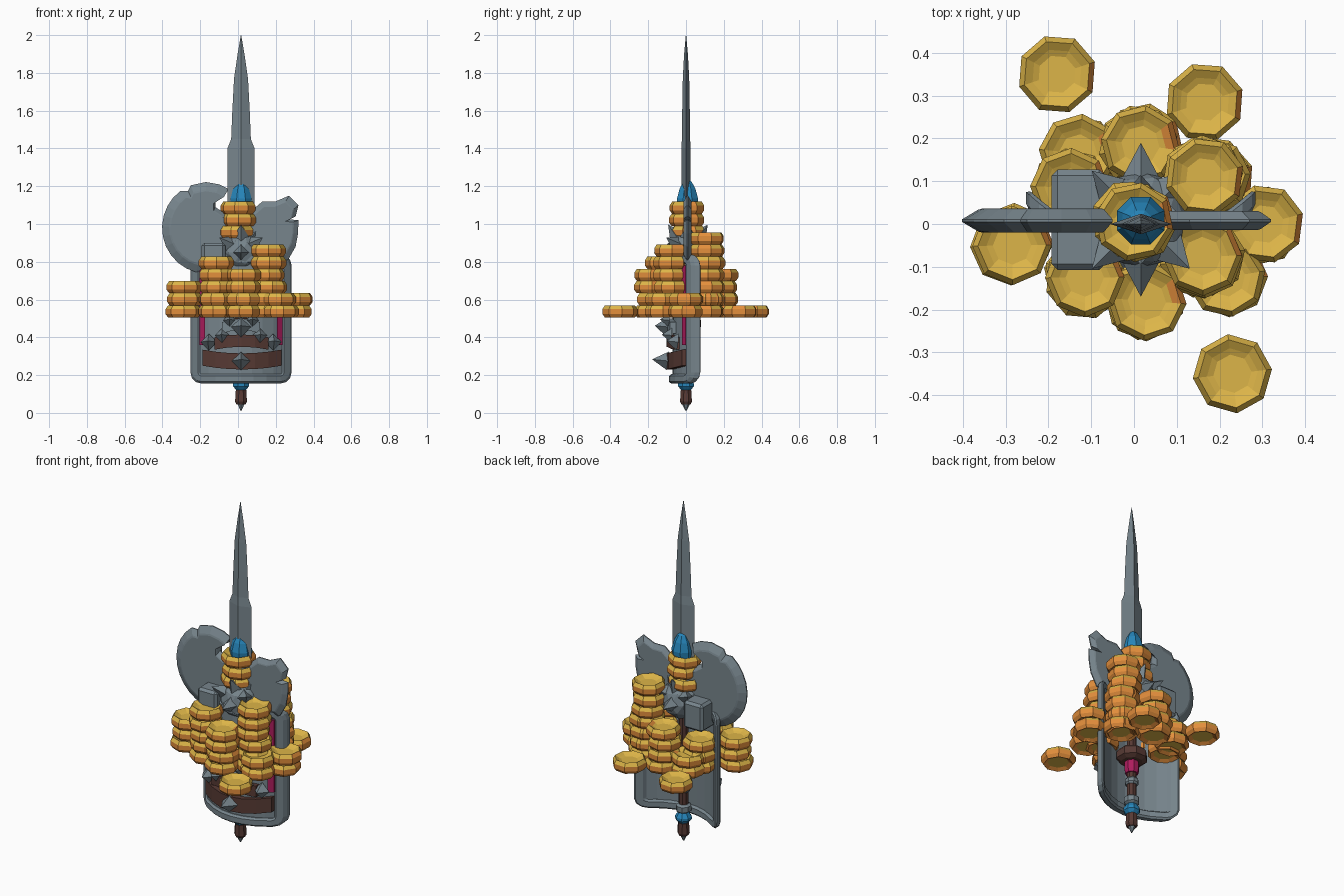
import bpy, bmesh, math, random
from mathutils import Vector, Matrix

if "Cube" in bpy.data.objects:
    bpy.data.objects.remove(bpy.data.objects["Cube"])

random.seed(4)
CX = 0.016  # shared vertical axis of all the weapons


def mat(name, r, g, b):
    m = bpy.data.materials.new(name)
    m.diffuse_color = (r, g, b, 1)
    m.use_nodes = True
    m.node_tree.nodes["Principled BSDF"].inputs["Base Color"].default_value = m.diffuse_color
    return m


STEEL = mat("steel grey", .185, .235, .265)
ORANGE = mat("coin orange", .76, .27, .045)
YELLOW = mat("coin yellow", .72, .46, .065)
BROWN = mat("dark brown", .095, .042, .034)
BLUE = mat("gem blue", .02, .24, .50)
PINK = mat("crimson", .42, .012, .11)


def finish(name, bm, *mats):
    bmesh.ops.recalc_face_normals(bm, faces=bm.faces)
    me = bpy.data.meshes.new(name)
    bm.to_mesh(me)
    bm.free()
    for m in mats:
        me.materials.append(m)
    ob = bpy.data.objects.new(name, me)
    bpy.context.collection.objects.link(ob)
    return ob


def skin(bm, rings, cap=True, loop=False):
    """Join rings of points with quads."""
    vs = [[bm.verts.new(p) for p in r] for r in rings]
    n = len(vs[0])
    pairs = list(zip(vs, vs[1:])) + ([(vs[-1], vs[0])] if loop else [])
    for a, b in pairs:
        for i in range(n):
            j = (i + 1) % n
            bm.faces.new((a[i], a[j], b[j], b[i]))
    if cap and not loop:
        bm.faces.new(vs[0])
        bm.faces.new(vs[-1])


def lathe_rings(profile, sides, x, y, z, turn=0):
    return [[(x + r * math.cos(turn + math.tau * i / sides),
              y + r * math.sin(turn + math.tau * i / sides), z + h)
             for i in range(sides)] for r, h in profile]


def lathe(name, profile, sides, m, x=CX, y=0.0):
    bm = bmesh.new()
    skin(bm, lathe_rings(profile, sides, x, y, 0, math.pi / sides))
    return finish(name, bm, m)


def spike(bm, base, direction, radius, length, sides=4):
    d = Vector(direction).normalized()
    mx = (Matrix.Translation(Vector(base) + d * length / 2)
          @ d.to_track_quat('Z', 'Y').to_matrix().to_4x4())
    bmesh.ops.create_cone(bm, cap_ends=True, segments=sides, radius1=radius,
                          radius2=0, depth=length, matrix=mx)


# ---- coins: octagonal, dished, stacked with a little jitter
COIN = [(.058, .012), (.080, .0), (.093, .018), (.093, .044),
        (.080, .064), (.060, .052), (.045, .046)]


def coin_stack(x, y, count, z=.505):
    bm = bmesh.new()
    for k in range(count):
        j = .008 if k < count - 1 else 0
        cx, cy = x + random.uniform(-j, j), y + random.uniform(-j, j)
        z0 = z + k * .0645
        turn = random.uniform(0, .8)
        old = set(bm.faces)
        skin(bm, lathe_rings(COIN, 8, cx, cy, z0, turn))
        for f in bm.faces:
            if f in old:
                continue
            c = f.calc_center_median() - Vector((cx, cy, z0))
            r = math.hypot(c.x, c.y)
            dish = c.z > .04 and r < .08 and not (r > .03 and c.x + c.y > .06)
            bevel = c.z > .045 and c.x - c.y < .04
            f.material_index = 1 if dish or bevel or (c.z < .03 and r < .03) else 0
    finish("coin_stack", bm, ORANGE, YELLOW)


for s in [(-.18, .35, 1), (.165, .285, 1), (.015, .185, 4), (-.13, .165, 2),
          (-.15, .085, 3), (.165, .11, 7), (.18, .11, 4), (.305, 0, 2),
          (-.285, -.05, 3), (-.115, -.125, 5), (.16, -.075, 6),
          (.03, -.18, 4), (.215, -.125, 2), (.23, -.35, 1)]:
    coin_stack(*s)
coin_stack(0, .005, 3, .925)

# ---- curved shield, bulging towards the front
HW, Z0, Z1 = .268, .155, .84


def bow(x):
    return -.09 + .125 * ((x - CX) / HW) ** 2


def outline(inset, r=.06):
    pts = []
    for k, (sx, sz) in enumerate([(1, 1), (-1, 1), (-1, -1), (1, -1)]):
        px = CX + sx * (HW - r)
        pz = (Z1 - r) if sz > 0 else (Z0 + r)
        for a in range(4):
            t = (k + a / 3) * math.pi / 2
            pts.append((px + (r - inset) * math.cos(t), pz + (r - inset) * math.sin(t)))
        if k % 2 == 0:  # extra points so top and bottom follow the bulge
            zz = pts[-1][1]
            pts += [(CX + sx * HW * f, zz) for f in (.5, .25, 0, -.25, -.5)]
    return pts


bm = bmesh.new()
skin(bm, [[(x, bow(x) + dy, z) for x, z in outline(i)]
          for i, dy in ((.01, 0), (0, .012), (0, .04), (.01, .05), (.04, .05),
                        (.05, .035), (.05, .012), (.04, 0))], loop=True)
finish("shield_rim", bm, STEEL)


def curved_panel(name, x0, x1, z0, z1, front, thick, m, dip=0.0, n=8):
    """Strip that follows the bulge of the shield."""
    bm = bmesh.new()
    rings = []
    for i in range(n + 1):
        x = x0 + (x1 - x0) * i / n
        y = bow(x) + front
        d = dip * (2 * i / n - 1) ** 2
        rings.append([(x, y, z0 + d), (x, y, z1 + d),
                      (x, y + thick, z1 + d), (x, y + thick, z0 + d)])
    skin(bm, rings)
    return finish(name, bm, m)


curved_panel("shield_panel", CX - .23, CX + .23, .19, .81, .018, .018, STEEL)
curved_panel("shield_lower_band", CX - .205, CX + .215, .23, .315, -.012, .035, BROWN, .02, 6)
curved_panel("shield_middle_band", CX - .14, CX + .145, .35, .415, -.012, .035, BROWN, -.015, 4)
curved_panel("shield_upper_plate", CX - .10, CX + .10, .44, .50, -.012, .035, STEEL, -.02, 4)
for s in (-1, 1):
    x = CX + s * .205
    curved_panel("shield_side_stripe", x - .014, x + .014, .36, .78, .005, .02, PINK, 0, 1)

bm = bmesh.new()
for dx, z, r, l in [(0, .275, .05, .085), (-.17, .375, .045, .06), (.17, .375, .045, .06),
                    (-.10, .41, .04, .05), (.10, .41, .04, .05), (0, .455, .055, .07),
                    (-.06, .49, .035, .05), (.06, .49, .035, .05)]:
    spike(bm, (CX + dx, bow(CX + dx) - .005, z), (dx * .6, -1, .1), r, l)
finish("shield_studs", bm, STEEL)

# ---- common shaft with pommel, gem and collars
lathe("pommel_tip", [(.004, .012), (.022, .05), (.022, .06)], 6, STEEL)
lathe("handle_end", [(.026, .045), (.034, .06), (.030, .12)], 8, BROWN)
lathe("pommel_gem", [(.022, .115), (.045, .14), (.045, .155), (.025, .185)], 8, BLUE)
lathe("handle_collar", [(.028, .18), (.042, .19), (.042, .22), (.028, .23)], 8, STEEL)
lathe("grip", [(.026, .22), (.026, .75)], 8, BROWN)
lathe("upper_collar", [(.03, .30), (.038, .31), (.038, .33), (.03, .34)], 8, STEEL)
lathe("grip_wrap", [(.035, .37), (.04, .39), (.04, .43), (.035, .45)], 8, PINK)
lathe("brown_disc", [(.06, .44), (.085, .455), (.085, .49), (.07, .51)], 8, BROWN)

# ---- sword blade with diamond section
bm = bmesh.new()
skin(bm, [[(CX - w, 0, z), (CX, -t, z), (CX + w, 0, z), (CX, t, z)]
          for z, w, t in [(.80, .072, .024), (1.40, .072, .024), (1.45, .052, .022),
                          (1.60, .046, .02), (1.77, .037, .017), (1.90, .018, .01),
                          (2.0, .001, .001)]])
finish("sword_blade", bm, STEEL)


# ---- axe head: outlines with a raised middle
def axe_blade(name, pts, centre, t):
    bm = bmesh.new()
    cx, cz = centre

    def ring(s, y):
        return [(cx + (x - cx) * s, .008 + y, cz + (z - cz) * s) for x, z in pts]
    skin(bm, [ring(.8, -t), ring(.84, -t * .9), ring(1, -.003),
              ring(1, .003), ring(.84, t * .9), ring(.8, t)])
    finish(name, bm, STEEL)


arc = [(-.165 + .237 * math.cos(math.radians(a)), .98 + .242 * math.sin(math.radians(a)))
       for a in range(126, 270, 13)]
axe_blade("axe_large_blade",
          [(.03, 1.04), (-.06, 1.05), (-.12, 1.09), (-.12, 1.14), (-.05, 1.185),
           (-.10, 1.21), (-.17, 1.222), (-.25, 1.205), (-.265, 1.175)] + arc +
          [(-.13, .75), (-.08, .80), (.03, .86)], (-.17, .98), .028)
axe_blade("axe_small_blade",
          [(0, 1.05), (.06, 1.06), (.13, 1.12), (.20, 1.12), (.27, 1.15), (.32, 1.10),
           (.305, 1.04), (.27, 1.025), (.32, 1.02), (.318, .95), (.305, .88),
           (.265, .81), (.16, .80), (.08, .86), (0, .88)], (.17, .97), .022)

# ---- war hammer block
bm = bmesh.new()
bmesh.ops.create_cube(bm, size=1, matrix=Matrix.Translation((-.13, .01, .82))
                      @ Matrix.Diagonal((.125, .235, .16, 1)))
bmesh.ops.bevel(bm, geom=bm.edges[:], offset=.014, segments=1, affect='EDGES')
finish("hammer_block", bm, STEEL)

# ---- spiked mace ball
bm = bmesh.new()
c = Vector((CX, .01, .85))
bmesh.ops.create_icosphere(bm, subdivisions=2, radius=.115, matrix=Matrix.Translation(c))
for k in range(8):
    a = k * math.pi / 4
    for tilt in ((.45,) if k % 2 else (.0, .95)):
        d = Vector((math.cos(a) * math.cos(tilt), math.sin(a) * math.cos(tilt), math.sin(tilt)))
        spike(bm, c + d * .095, d, .045, .085)
finish("mace_ball", bm, STEEL)

# ---- blue gem on top
lathe("top_gem", [(.035, 1.06), (.058, 1.10), (.060, 1.135), (.046, 1.185),
                  (.026, 1.22), (.005, 1.24)], 8, BLUE, CX, .008)
